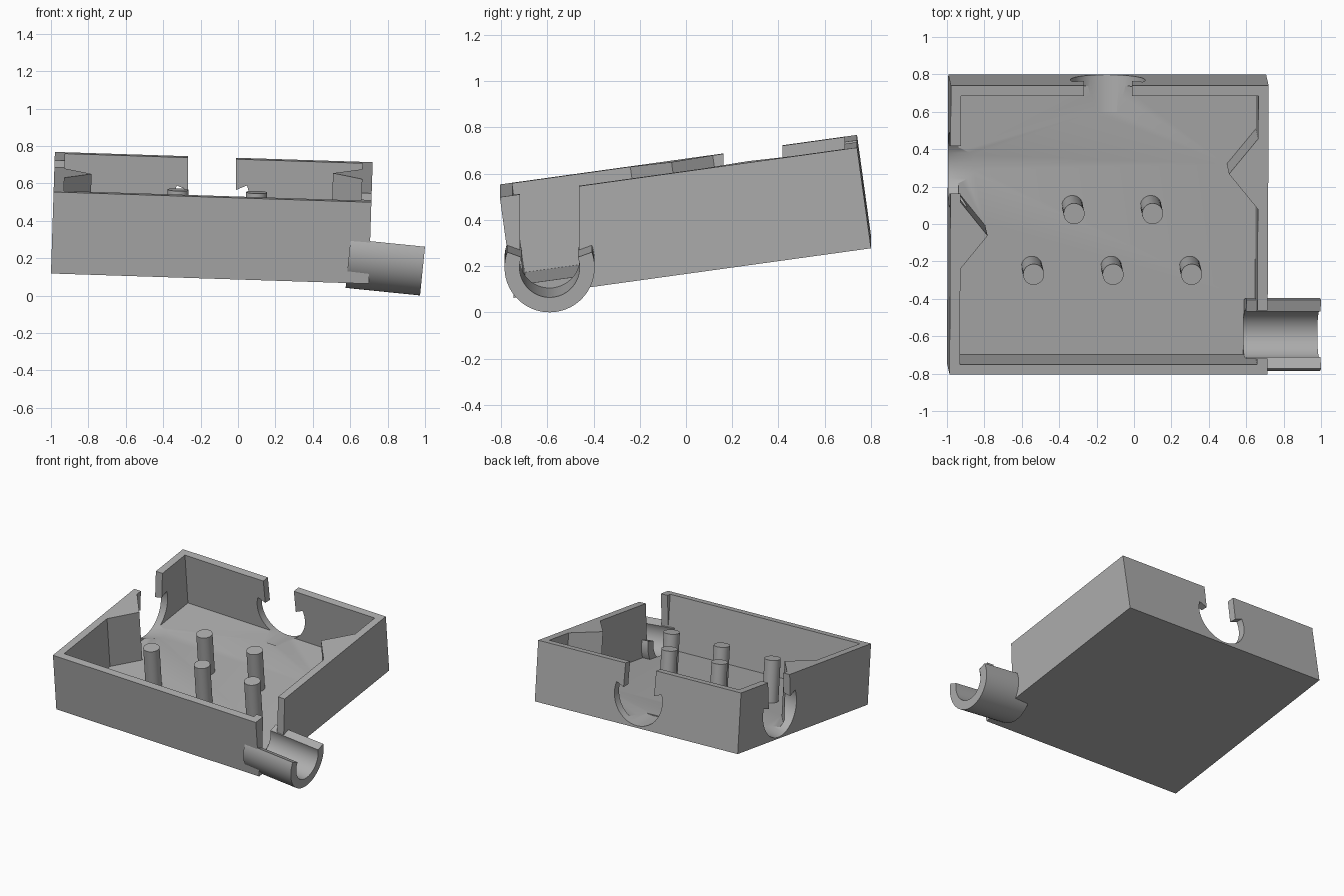
import bpy, bmesh
from math import radians, cos, sin
from mathutils import Matrix, Vector

cube = bpy.data.objects.get("Cube")
if cube:
    bpy.data.objects.remove(cube, do_unlink=True)

grey = bpy.data.materials.new("plain grey")
grey.use_nodes = True
colour = (0.42, 0.42, 0.42, 1)
grey.diffuse_color = colour
grey.node_tree.nodes["Principled BSDF"].inputs["Base Color"].default_value = colour


def prism(name, points, depth, matrix):
    """Extrude a flat outline along its local z."""
    bm = bmesh.new()
    face = bm.faces.new([bm.verts.new((x, y, 0)) for x, y in points])
    top = bmesh.ops.extrude_face_region(bm, geom=[face])["geom"]
    bmesh.ops.translate(bm, vec=(0, 0, depth),
                        verts=[v for v in top if isinstance(v, bmesh.types.BMVert)])
    bmesh.ops.recalc_face_normals(bm, faces=bm.faces)
    mesh = bpy.data.meshes.new(name)
    bm.to_mesh(mesh)
    bm.free()
    mesh.materials.append(grey)
    obj = bpy.data.objects.new(name, mesh)
    bpy.context.collection.objects.link(obj)
    obj.matrix_world = matrix
    return obj


def arc(radius, start, end, steps=48):
    angles = [radians(start + (end - start) * i / steps) for i in range(steps + 1)]
    return [(radius * cos(a), radius * sin(a)) for a in angles]


def activate(obj):
    bpy.ops.object.select_all(action="DESELECT")
    obj.select_set(True)
    bpy.context.view_layer.objects.active = obj


def cut(target, cutter):
    activate(target)
    mod = target.modifiers.new("cut", "BOOLEAN")
    mod.operation = "DIFFERENCE"
    mod.solver = "EXACT"
    mod.object = cutter
    bpy.ops.object.modifier_apply(modifier=mod.name)
    bpy.data.objects.remove(cutter, do_unlink=True)


def place(x, y, z):
    return Matrix.Translation((x, y, z))


def turn(angle, axis):
    return Matrix.Rotation(radians(angle), 4, axis)


# Tilted frame shared by the tray and its pegs
width, depth, height, wall, floor = 1.70, 1.56, 0.44, 0.055, 0.05
tilt = place(-1.0, -0.745, 0.118) @ turn(1.85, "Y") @ turn(7.9, "X")

# Open tray with a wedge-shaped rib on each side wall
tray = prism("tray", [(0, 0), (width, 0), (width, depth), (0, depth)], height, tilt)
left, right, front, back = wall, width - wall, wall, depth - wall
cavity = [(left, front), (right, front),
          (right, 0.893), (1.49, 1.083), (right, 1.273),
          (right, back), (left, back),
          (left, 0.93), (0.20, 0.75), (left, 0.57)]
cut(tray, prism("cavity", cavity, 0.8, tilt @ place(0, 0, floor)))

# Keyhole openings: a clip-shaped round hole with a slot up through the rim
slot = 0.128


def keyhole(radius):
    neck = slot * sin(radians(20))
    return arc(radius, 160, 380) + [(slot, neck), (slot, 0.7), (-slot, 0.7), (-slot, neck)]


along_x = Matrix(((0, 0, 1, 0), (1, 0, 0, 0), (0, 1, 0, 0), (0, 0, 0, 1)))
pipe_place = place(0.595, -0.59, 0.235) @ turn(5.8, "Y") @ along_x
side_place = place(-0.99, 0.29, 0.48) @ turn(-12, "Y") @ along_x @ place(0, 0, -0.16)
back_place = place(-0.14, 0.95, 0.52) @ turn(90, "X")
cut(tray, prism("pipe_opening", keyhole(0.195), 0.5, pipe_place))
cut(tray, prism("side_opening", keyhole(0.2), 0.45, side_place))
cut(tray, prism("back_opening", keyhole(0.2), 0.35, back_place))

# Open clip pipe leaving the side wall
pipe = prism("clip_pipe", arc(0.195, 160, 380) + arc(0.13, 380, 160), 0.40, pipe_place)

# Five round pegs in two rows
pegs = []
for y, row in ((0.857, (0.665, 1.085)), (0.529, (0.45, 0.875, 1.295))):
    for x in row:
        pegs.append(prism("peg", arc(0.056, 0, 352.5, 47), 0.31,
                          tilt @ place(x, y, floor - 0.005)))

for obj in [tray, pipe] + pegs:
    activate(obj)
    bpy.ops.object.shade_smooth_by_angle(angle=radians(25))
